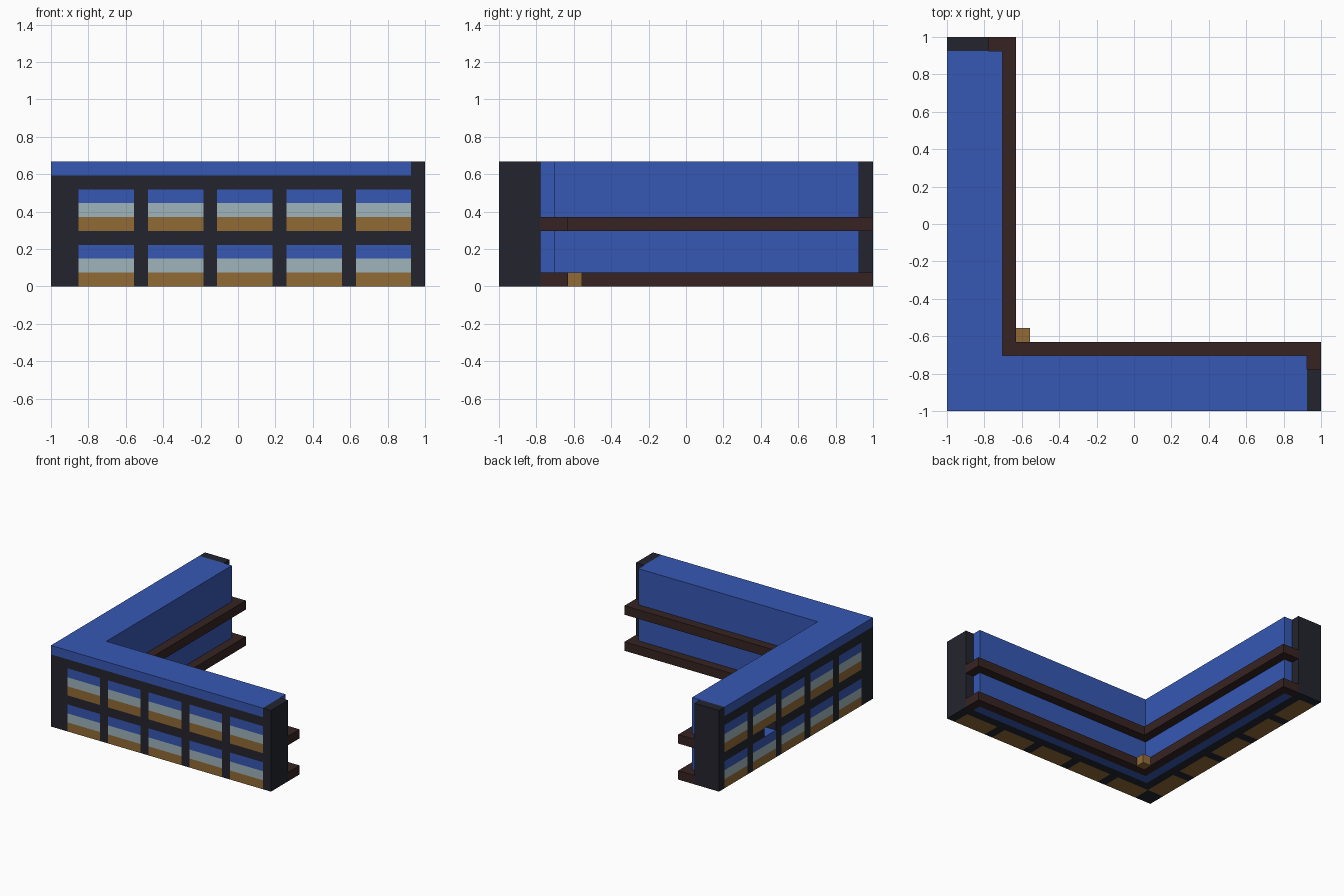
import bpy
import bmesh
from mathutils import Vector

if "Cube" in bpy.data.objects:
    bpy.data.objects.remove(bpy.data.objects["Cube"], do_unlink=True)

U = 2 / 27          # one building module
LAST = 26           # module where the end cap starts
BAYS = [2 + 5 * i for i in range(5)]
FLOORS = (0, 4)


def material(name, rgb):
    m = bpy.data.materials.new(name)
    m.use_nodes = True
    m.diffuse_color = (*rgb, 1)
    bsdf = m.node_tree.nodes["Principled BSDF"]
    bsdf.inputs["Base Color"].default_value = (*rgb, 1)
    bsdf.inputs["Roughness"].default_value = 0.9
    return m


BLUE = material("blue", (0.037, 0.098, 0.455))
DARK = material("charcoal", (0.017, 0.018, 0.027))
BROWN = material("dark brown", (0.037, 0.017, 0.016))
OCHRE = material("ochre", (0.283, 0.147, 0.037))
GLASS = material("pale glass", (0.342, 0.456, 0.497))


def add_boxes(name, mat, boxes, swap=False):
    """Boxes are (along, depth, height) ranges; swap turns them onto the left wing."""
    bm = bmesh.new()
    for along, depth, height in boxes:
        spans = (depth, along, height) if swap else (along, depth, height)
        lo = Vector([s[0] for s in spans]) * U
        hi = Vector([s[1] for s in spans]) * U
        verts = bmesh.ops.create_cube(bm, size=1)["verts"]
        size, mid = hi - lo, (lo + hi) / 2 - Vector((1, 1, 0))
        for v in verts:
            v.co = Vector([v.co[i] * size[i] for i in range(3)]) + mid
    mesh = bpy.data.meshes.new(name)
    bm.to_mesh(mesh)
    bm.free()
    mesh.materials.append(mat)
    obj = bpy.data.objects.new(name, mesh)
    bpy.context.collection.objects.link(obj)
    return obj


def build_wing(label, swap):
    k = 1 if swap else 0   # the second wing starts past the shared corner

    # Outer frame: piers, beams, backing layer and end cap
    piers = [(b + 4, b + 5) for b in BAYS[:-1]]
    frame = [(p, (0, 2), (0, 8)) for p in piers]
    for b in BAYS:
        for f in FLOORS:
            gap = 2 if swap and b == BAYS[3] and f == 0 else 0
            frame.append(((b + gap, b + 4), (0, 2), (f + 3, f + 4)))
    frame.append(((2 + k, LAST), (2, 3), (0, 8)))
    frame.append(((LAST, LAST + 1), (0, 3), (0, 9)))
    add_boxes(label + "_frame", DARK, frame, swap)

    # Three-band windows
    for i, (part, mat) in enumerate((("sills", OCHRE), ("panes", GLASS), ("blinds", BLUE))):
        add_boxes(label + "_window_" + part, mat,
                  [((b, b + 4), (0, 2), (f + i, f + i + 1)) for b in BAYS for f in FLOORS], swap)

    # Roof and courtyard wall
    add_boxes(label + "_roof", BLUE, [((3 * k, LAST), (0, 3), (8, 9))], swap)
    add_boxes(label + "_inner_wall", BLUE, [((3 + k, LAST), (3, 4), (0, 9))], swap)

    # Walkway slabs, wrapping round the wall end
    slabs = []
    for f in FLOORS:
        slabs.append(((4 + k, LAST + 1), (4, 5), (f, f + 1)))
        slabs.append(((LAST, LAST + 1), (3, 4), (f, f + 1)))
    add_boxes(label + "_walkways", BROWN, slabs, swap)


build_wing("front_wing", False)
build_wing("side_wing", True)

# Shared corner pier and the small courtyard block
add_boxes("corner_pier", DARK, [((0, 2), (0, 2), (0, 8))])
add_boxes("courtyard_block", OCHRE, [((5, 6), (5, 6), (0, 1))])
